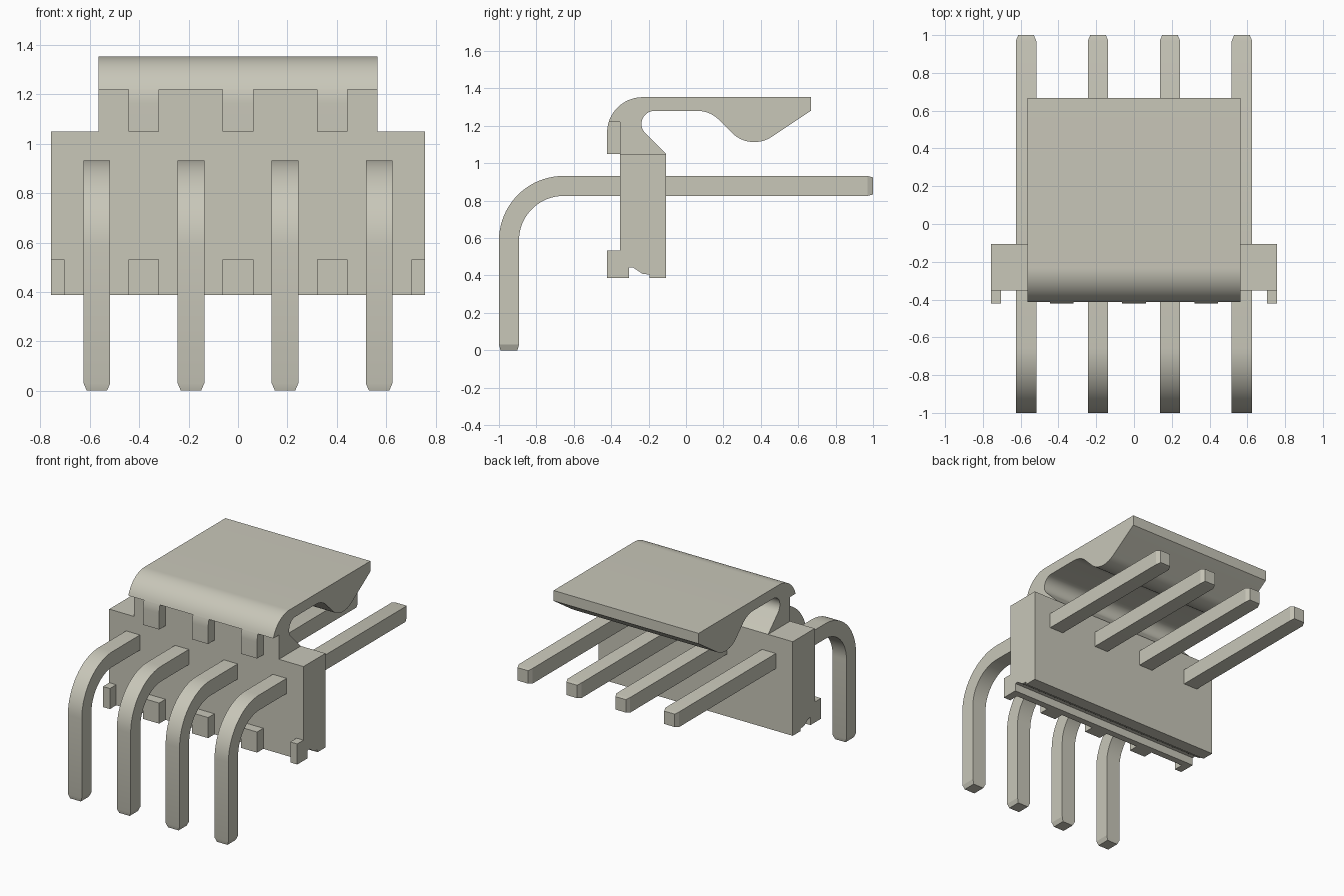
import bpy, bmesh, math

cube = bpy.data.objects.get("Cube")
if cube:
    bpy.data.objects.remove(cube, do_unlink=True)

mat = bpy.data.materials.new("warm_grey")
mat.use_nodes = True
COLOUR = (0.58, 0.57, 0.485, 1.0)
mat.diffuse_color = COLOUR
bsdf = next(n for n in mat.node_tree.nodes if n.type == 'BSDF_PRINCIPLED')
bsdf.inputs["Base Color"].default_value = COLOUR
bsdf.inputs["Roughness"].default_value = 0.6


def arc(cy, cz, r, a0, a1, n=16):
    """Points on a circle in the y-z plane, angles in degrees."""
    angles = [math.radians(a0 + (a1 - a0) * i / n) for i in range(n + 1)]
    return [(cy + r * math.cos(a), cz + r * math.sin(a)) for a in angles]


def finish(name, bm):
    bmesh.ops.recalc_face_normals(bm, faces=bm.faces[:])
    mesh = bpy.data.meshes.new(name)
    bm.to_mesh(mesh)
    bm.free()
    mesh.materials.append(mat)
    ob = bpy.data.objects.new(name, mesh)
    bpy.context.collection.objects.link(ob)
    bpy.ops.object.select_all(action='DESELECT')
    ob.select_set(True)
    bpy.context.view_layer.objects.active = ob
    bpy.ops.object.shade_smooth_by_angle(angle=math.radians(20))
    return ob


def prism(name, profile, x0, x1):
    """Extrude a y-z profile from x0 to x1."""
    bm = bmesh.new()
    face = bm.faces.new([bm.verts.new((x0, y, z)) for y, z in profile])
    ext = bmesh.ops.extrude_face_region(bm, geom=[face])
    moved = [v for v in ext["geom"] if isinstance(v, bmesh.types.BMVert)]
    bmesh.ops.translate(bm, verts=moved, vec=(x1 - x0, 0, 0))
    return finish(name, bm)


def pin(name, x):
    """Square bent pin with tapered tips, built as a chain of sections."""
    w, tip, c = 0.054, 0.041, 0.008
    outer = arc(-0.655, 0.587, 0.345, 180, 90, 20)
    inner = arc(-0.655, 0.587, 0.238, 180, 90, 20)
    sections = [((-1 + c, 0), (-0.893 - c, 0), tip),
                ((-1, 0.03), (-0.893, 0.03), w)]
    sections += [(o, i, w) for o, i in zip(outer, inner)]
    sections += [((0.97, 0.932), (0.97, 0.825), w),
                 ((1, 0.932 - c), (1, 0.825 + c), tip)]
    bm = bmesh.new()
    rings = [[bm.verts.new((x + s * h, *p))
              for p, s in ((o, -1), (o, 1), (i, 1), (i, -1))]
             for o, i, h in sections]
    for a, b in zip(rings, rings[1:]):
        for k in range(4):
            bm.faces.new((a[k], a[(k + 1) % 4], b[(k + 1) % 4], b[k]))
    bm.faces.new(rings[0])
    bm.faces.new(rings[-1])
    return finish(name, bm)


# Housing block with a channel along its underside
FRONT, BACK, BASE, TOP = -0.352, -0.107, 0.387, 1.05
prism("housing", [(FRONT, BASE), (-0.305, BASE), (-0.305, 0.442), (-0.282, 0.442),
                  (-0.262, 0.428), (-0.232, 0.408), (-0.195, 0.405),
                  (-0.195, BASE), (BACK, BASE), (BACK, TOP), (FRONT, TOP)],
      -0.757, 0.757)

# Latch arm: rolled front, hooked lip underneath, sloped foot on the housing
latch = [(FRONT, TOP), (FRONT, 1.22)]
latch += arc(-0.232, 1.163, 0.19, 162.5, 90)
latch += [(0.667, 1.353), (0.667, 1.28)]
latch += arc(0.365, 1.283, 0.17, -56, -135)
latch += arc(0.06, 1.116, 0.164, 45, 90)
latch += arc(-0.168, 1.21, 0.07, 90, 225)
latch += [(BACK, TOP)]
prism("latch_arm", latch, -0.565, 0.565)

# Upper tabs hanging from the rolled front
tab = [(FRONT, TOP), (-0.422, TOP)]
tab += arc(-0.232, 1.163, 0.19, 180, 162.5, 5) + [(FRONT, 1.22)]

# Lower feet on the front of the housing
foot = [(FRONT, BASE), (-0.422, BASE), (-0.422, 0.532), (FRONT, 0.532)]

for i, x in enumerate((-0.3815, 0, 0.3815), 1):
    prism(f"upper_tab_{i}", tab, x - 0.0625, x + 0.0625)
    prism(f"lower_foot_{i}", foot, x - 0.0625, x + 0.0625)
prism("end_foot_right", foot, -0.757, -0.703)
prism("end_foot_left", foot, 0.703, 0.757)

# Four contact pins
for i in range(4):
    pin(f"pin_{i + 1}", (i - 1.5) * 0.381)
